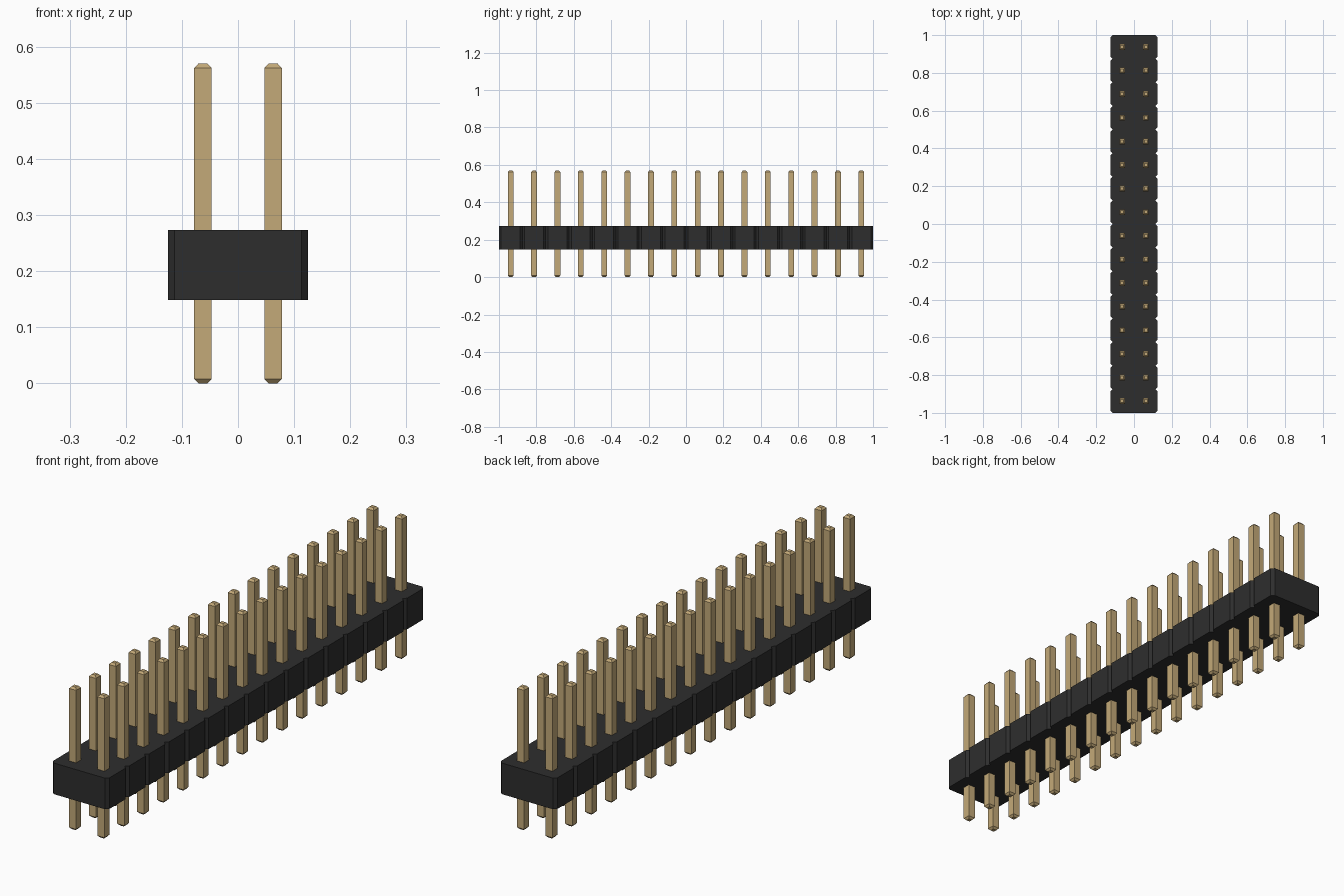
import bpy
import bmesh

if "Cube" in bpy.data.objects:
    bpy.data.objects.remove(bpy.data.objects["Cube"], do_unlink=True)

COUNT = 16
PITCH = 2 / COUNT
HALF_WIDTH = 0.125
CHAMFER = 0.012
BODY_BOTTOM, BODY_TOP = 0.149, 0.273
PIN_HEIGHT, PIN_HALF = 0.57, 0.0155
TIP_HALF, TIP_LENGTH = 0.008, 0.008


def make_material(name, colour):
    mat = bpy.data.materials.new(name)
    mat.use_nodes = True
    mat.diffuse_color = colour
    mat.node_tree.nodes["Principled BSDF"].inputs["Base Color"].default_value = colour
    return mat


def finish(name, bm, mat):
    bmesh.ops.recalc_face_normals(bm, faces=bm.faces)
    mesh = bpy.data.meshes.new(name)
    bm.to_mesh(mesh)
    bm.free()
    mesh.materials.append(mat)
    obj = bpy.data.objects.new(name, mesh)
    bpy.context.collection.objects.link(obj)
    return obj


black = make_material("black plastic", (0.027, 0.027, 0.027, 1))
gold = make_material("gold metal", (0.55, 0.40, 0.19, 1))

# Housing: notched outline, one chamfered cell per pin pair, extruded upwards
side = []
for i in range(COUNT):
    start = -1 + i * PITCH
    end = start + PITCH
    side.append((HALF_WIDTH - CHAMFER, start))
    side.append((HALF_WIDTH, start + CHAMFER))
    side.append((HALF_WIDTH, end - CHAMFER))
side.append((HALF_WIDTH - CHAMFER, 1))
outline = side + [(-x, y) for x, y in reversed(side)]

bm = bmesh.new()
base = bm.faces.new([bm.verts.new((x, y, BODY_BOTTOM)) for x, y in outline])
result = bmesh.ops.extrude_face_region(bm, geom=[base], use_keep_orig=True)
top_verts = [v for v in result["geom"] if isinstance(v, bmesh.types.BMVert)]
bmesh.ops.translate(bm, verts=top_verts, vec=(0, 0, BODY_TOP - BODY_BOTTOM))
finish("housing", bm, black)


# Pin: square post lofted through four rings, tapered at both ends
def add_pin(bm, x, y):
    sections = [(0, TIP_HALF), (TIP_LENGTH, PIN_HALF),
                (PIN_HEIGHT - TIP_LENGTH, PIN_HALF), (PIN_HEIGHT, TIP_HALF)]
    corners = [(-1, -1), (1, -1), (1, 1), (-1, 1)]
    rings = [[bm.verts.new((x + r * cx, y + r * cy, z)) for cx, cy in corners]
             for z, r in sections]
    bm.faces.new(rings[0][::-1])
    bm.faces.new(rings[-1])
    for low, high in zip(rings, rings[1:]):
        for k in range(4):
            n = (k + 1) % 4
            bm.faces.new((low[k], low[n], high[n], high[k]))


# Two rows of pins
for row, sign in (("left", 1), ("right", -1)):
    bm = bmesh.new()
    for i in range(COUNT):
        add_pin(bm, sign * PITCH / 2, -1 + (i + 0.5) * PITCH)
    finish(row + "_pin_row", bm, gold)
